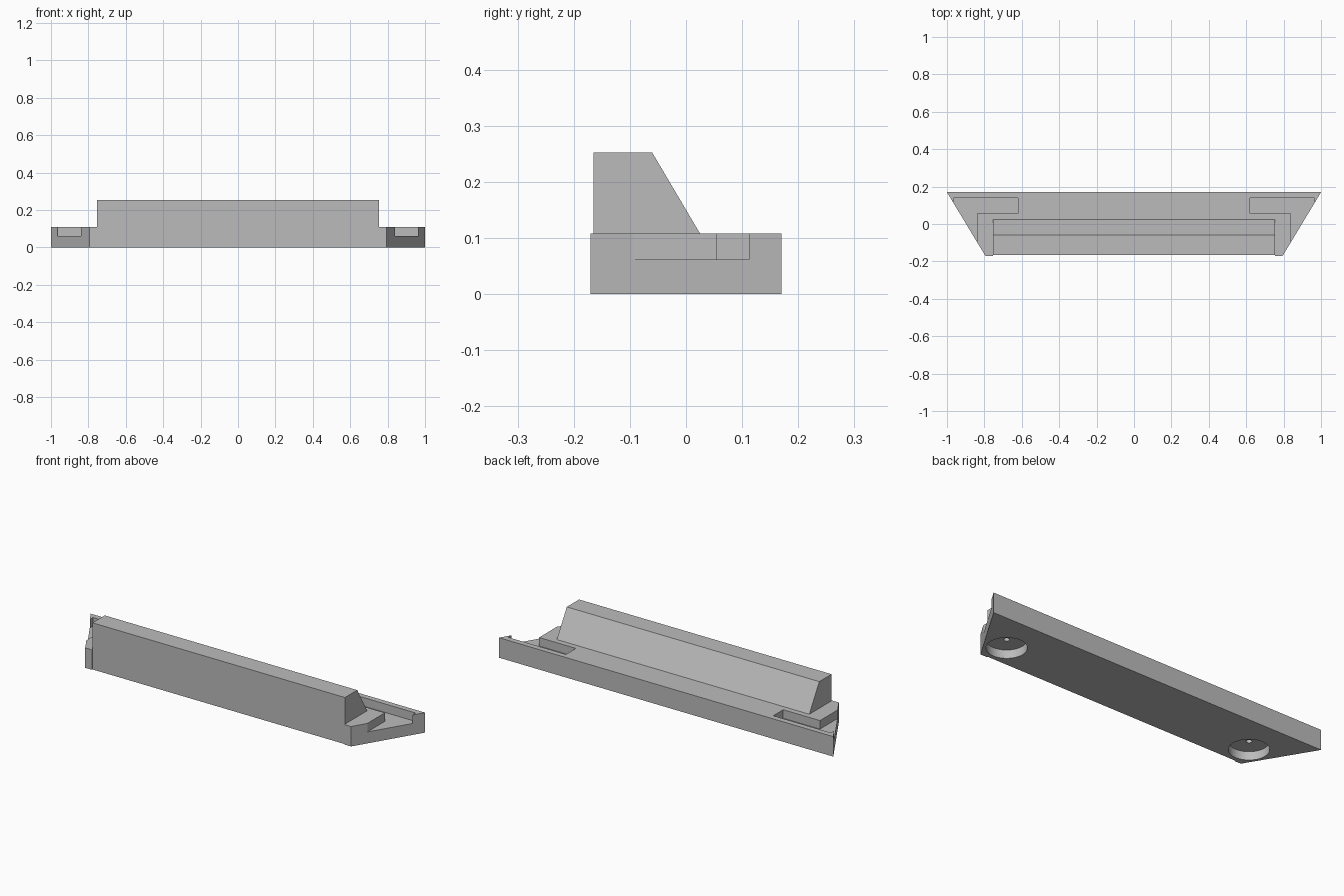
import bpy, bmesh
from mathutils import Matrix

cube = bpy.data.objects.get("Cube")
if cube:
    bpy.data.objects.remove(cube, do_unlink=True)

# Plain grey plastic
grey = bpy.data.materials.new("plain grey")
grey.use_nodes = True
colour = (0.5, 0.5, 0.5, 1)
grey.diffuse_color = colour
grey.node_tree.nodes["Principled BSDF"].inputs["Base Color"].default_value = colour


def finish(name, bm):
    bmesh.ops.recalc_face_normals(bm, faces=bm.faces)
    mesh = bpy.data.meshes.new(name)
    bm.to_mesh(mesh)
    bm.free()
    mesh.materials.append(grey)
    obj = bpy.data.objects.new(name, mesh)
    bpy.context.collection.objects.link(obj)
    return obj


def prism(name, outline, offset):
    bm = bmesh.new()
    face = bm.faces.new([bm.verts.new(p) for p in outline])
    moved = bmesh.ops.extrude_face_region(bm, geom=[face])["geom"]
    bmesh.ops.translate(bm, vec=offset,
                        verts=[v for v in moved if isinstance(v, bmesh.types.BMVert)])
    return finish(name, bm)


def cylinder(name, radius, x, y, z0, z1):
    bm = bmesh.new()
    bmesh.ops.create_cone(bm, cap_ends=True, segments=48, radius1=radius, radius2=radius,
                          depth=z1 - z0, matrix=Matrix.Translation((x, y, (z0 + z1) / 2)))
    return finish(name, bm)


def combine(target, other, operation):
    other.hide_render = True
    mod = target.modifiers.new(other.name, 'BOOLEAN')
    mod.operation = operation
    mod.solver = 'EXACT'
    mod.object = other
    bpy.context.view_layer.objects.active = target
    bpy.ops.object.modifier_apply(modifier=mod.name)
    bpy.data.objects.remove(other, do_unlink=True)


BACK, FRONT, FACE = 0.17, -0.17, -0.165
BASE_TOP, RIDGE_END = 0.108, 0.755

# Trapezoid base, with small raised corners at the front
half = [(RIDGE_END, FACE), (RIDGE_END, FRONT), (0.795, FRONT), (1, BACK)]
outline = half + [(-x, y) for x, y in reversed(half)]
body = prism("wedge_bar", [(x, y, 0) for x, y in outline], (0, 0, BASE_TOP))

# Sloped ridge, flush with the front
profile = [(FACE, 0.05), (FACE, 0.252), (-0.06, 0.252), (0.025, BASE_TOP), (0.025, 0.05)]
ridge = prism("ridge", [(-RIDGE_END, y, z) for y, z in profile], (2 * RIDGE_END, 0, 0))
combine(body, ridge, 'UNION')

# Stepped pocket on top and magnet recess with pilot hole below, at each end
pocket = [(0.62, 0.14), (0.62, 0.055), (0.84, 0.055), (0.84, -0.15), (0.965, -0.15), (0.965, 0.14)]
for side in (-1, 1):
    combine(body, prism("pocket", [(side * x, y, 0.062) for x, y in pocket], (0, 0, 0.1)),
            'DIFFERENCE')
    combine(body, cylinder("recess", 0.097, side * 0.74, -0.045, -0.05, 0.045), 'DIFFERENCE')
    combine(body, cylinder("pilot_hole", 0.014, side * 0.74, -0.045, 0.03, 0.095), 'DIFFERENCE')

bpy.ops.object.select_all(action='DESELECT')
body.select_set(True)
bpy.context.view_layer.objects.active = body
bpy.ops.object.shade_smooth_by_angle()
